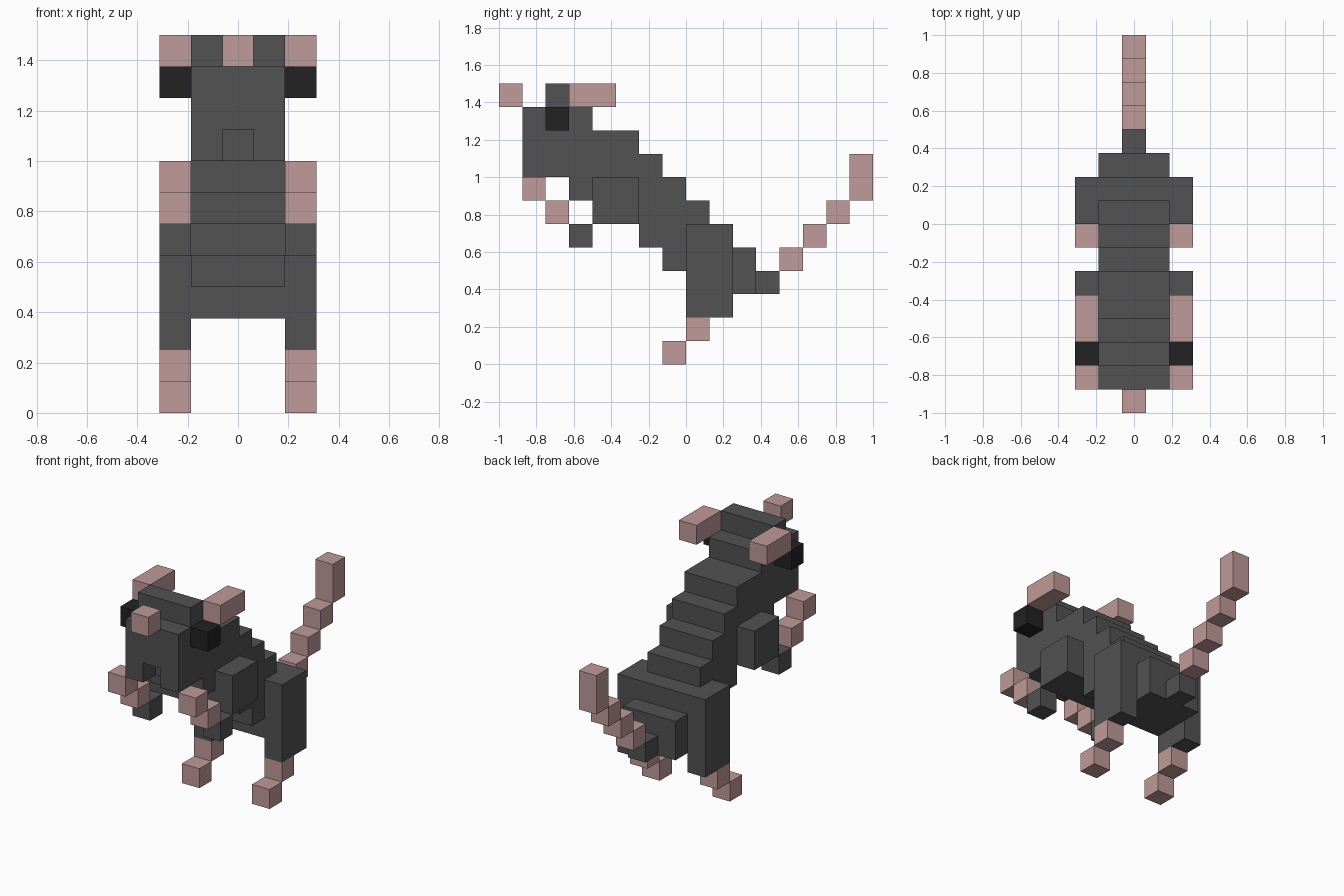
import bpy
import bmesh

if "Cube" in bpy.data.objects:
    bpy.data.objects.remove(bpy.data.objects["Cube"], do_unlink=True)

U = 0.125  # one block


def material(name, rgb):
    mat = bpy.data.materials.new(name)
    mat.use_nodes = True
    colour = (*rgb, 1.0)
    mat.diffuse_color = colour
    bsdf = next(n for n in mat.node_tree.nodes if n.type == "BSDF_PRINCIPLED")
    bsdf.inputs["Base Color"].default_value = colour
    bsdf.inputs["Roughness"].default_value = 0.9
    return mat


GREY = material("dark grey fur", (0.084, 0.084, 0.084))
PINK = material("pink skin", (0.52, 0.328, 0.319))
BLACK = material("black eye", (0.016, 0.016, 0.016))


def extrude_profile(name, profile, x0, x1, mat):
    """Extrude a side profile of (y, z) block steps from x0 to x1 (in blocks)."""
    bm = bmesh.new()
    verts = [bm.verts.new((x0 * U, y * U - 1, z * U)) for y, z in profile]
    face = bm.faces.new(verts)
    ext = bmesh.ops.extrude_face_region(bm, geom=[face])
    moved = [g for g in ext["geom"] if isinstance(g, bmesh.types.BMVert)]
    bmesh.ops.translate(bm, verts=moved, vec=((x1 - x0) * U, 0, 0))
    bmesh.ops.recalc_face_normals(bm, faces=bm.faces)
    mesh = bpy.data.meshes.new(name)
    bm.to_mesh(mesh)
    bm.free()
    mesh.materials.append(mat)
    obj = bpy.data.objects.new(name, mesh)
    bpy.context.collection.objects.link(obj)
    return obj


def box(name, y, z, mat, x=(-0.5, 0.5)):
    profile = [(y[0], z[0]), (y[1], z[0]), (y[1], z[1]), (y[0], z[1])]
    return extrude_profile(name, profile, x[0], x[1], mat)


def pair(name, y, z, mat, x=(1.5, 2.5)):
    box("left_" + name, y, z, mat, x)
    box("right_" + name, y, z, mat, (-x[1], -x[0]))


# Head and body: one stepped profile, three blocks wide
body = [(1, 9), (1, 11), (2, 11), (2, 12), (3, 12), (3, 11), (4, 11), (4, 10),
        (6, 10), (6, 9), (7, 9), (7, 8), (8, 8), (8, 7), (9, 7), (9, 6),
        (10, 6), (10, 5), (11, 5), (11, 3), (8, 3), (8, 4), (7, 4), (7, 5),
        (6, 5), (6, 6), (4, 6), (4, 7), (3, 7), (3, 8), (2, 8), (2, 9)]
extrude_profile("body", body, -1.5, 1.5, GREY)

# Face
box("nose", (0, 1), (11, 12), PINK)
pair("jowl", (1, 2), (8, 9), GREY, (0.5, 1.5))
pair("eye", (2, 3), (10, 11), BLACK)
pair("ear", (3, 5), (11, 12), PINK)

# Front legs
pair("upper_arm", (4, 6), (6, 8), GREY)
pair("forearm", (3, 4), (5, 6), GREY)
pair("wrist", (2, 3), (6, 7), PINK)
pair("front_paw", (1, 2), (7, 8), PINK)

# Hind legs
pair("thigh", (8, 10), (2, 6), GREY)
pair("ankle", (8, 9), (1, 2), PINK)
pair("hind_paw", (7, 8), (0, 1), PINK)

# Tail
box("tail_base", (11, 12), (3, 4), GREY)
for i in range(3):
    box(f"tail_segment_{i + 1}", (12 + i, 13 + i), (4 + i, 5 + i), PINK)
box("tail_tip", (15, 16), (7, 9), PINK)
